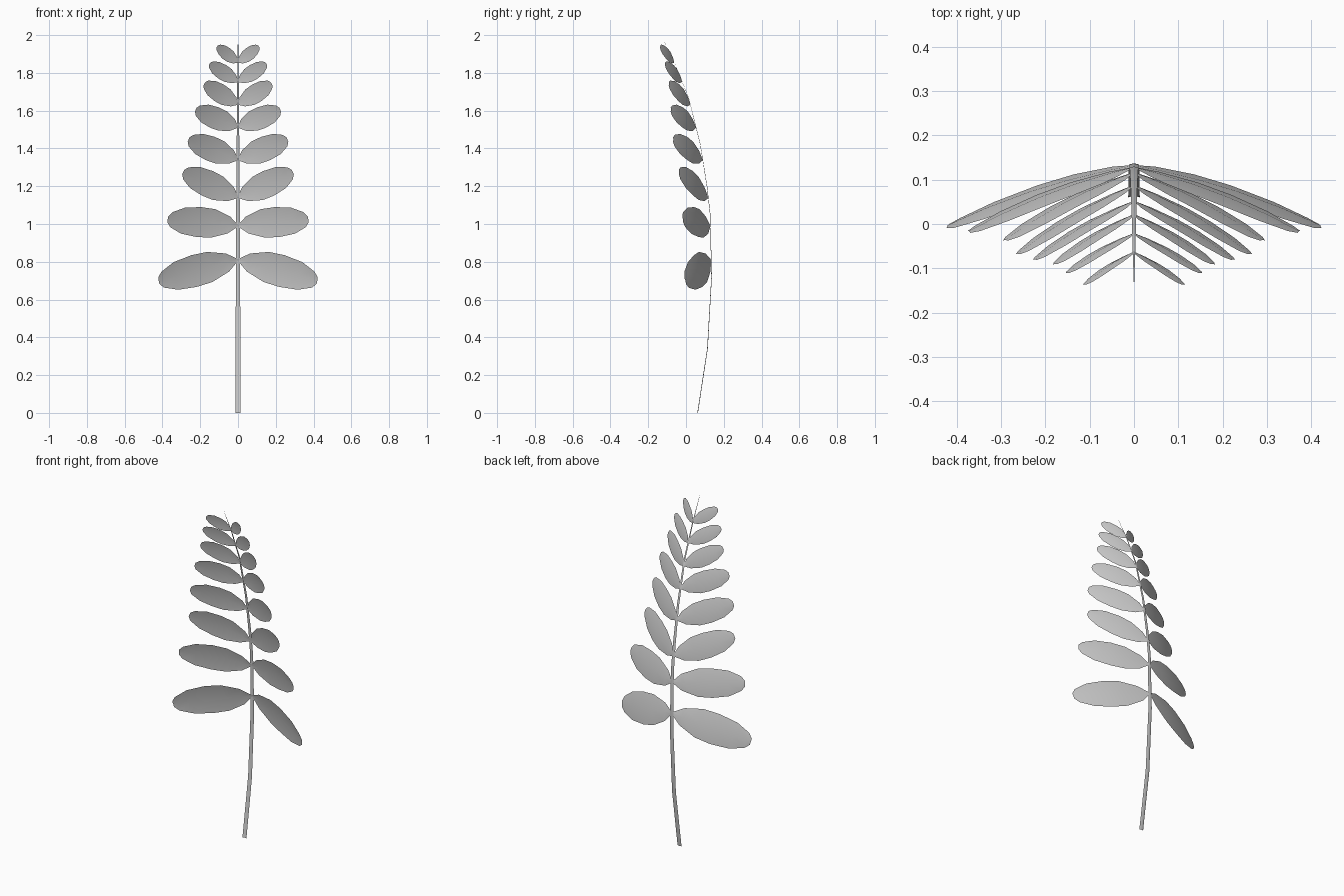
import bpy
from mathutils import Vector

if "Cube" in bpy.data.objects:
    bpy.data.objects.remove(bpy.data.objects["Cube"])

# stem path: y, z, half width
STEM = [(0.06, 0.0, 0.013), (0.112, 0.34, 0.0125), (0.134, 0.72, 0.0115), (0.127, 1.05, 0.0098),
        (0.11, 1.2, 0.0088), (0.075, 1.42, 0.007), (0.013, 1.67, 0.005),
        (-0.06, 1.85, 0.003), (-0.132, 2.0, 0.0005)]

# leaflet pairs: base z, tip x, tip y, tip z, width
LEAFLETS = [(0.81, 0.42, -0.003, 0.70, 0.176), (0.99, 0.372, -0.016, 1.025, 0.162),
            (1.14, 0.29, -0.036, 1.275, 0.142), (1.34, 0.262, -0.067, 1.447, 0.132),
            (1.512, 0.224, -0.08, 1.605, 0.117), (1.633, 0.178, -0.09, 1.743, 0.1),
            (1.753, 0.15, -0.11, 1.848, 0.082), (1.855, 0.11, -0.136, 1.94, 0.068)]

# leaflet outline: position along length, fraction of full width
OUTLINE = [(0, 0.05), (0.13, 0.57), (0.35, 0.95), (0.55, 1.0),
           (0.78, 0.87), (0.95, 0.5), (1.0, 0.2)]
LEAN = Vector((0, -0.2, 0.98))  # common lean of the leaflet blades


def make(name, verts, faces):
    mesh = bpy.data.meshes.new(name)
    mesh.from_pydata(verts, [], faces)
    mesh.update()
    ob = bpy.data.objects.new(name, mesh)
    bpy.context.collection.objects.link(ob)
    mesh.polygons.foreach_set("use_smooth", [True] * len(mesh.polygons))
    return ob


def strip_faces(rows):
    return [(3 * i + j, 3 * i + j + 1, 3 * i + j + 4, 3 * i + j + 3)
            for i in range(rows - 1) for j in range(2)]


def stem_at(z):
    for (y0, z0, _), (y1, z1, _) in zip(STEM, STEM[1:]):
        if z <= z1:
            return Vector((0, y0 + (z - z0) / (z1 - z0) * (y1 - y0), z))


# flat tapering stem with a slight central ridge
verts = []
for y, z, w in STEM:
    verts += [(-w, y, z), (0, y + w * 0.25, z), (w, y, z)]
make("stem", verts, strip_faces(len(STEM)))

# gently bowed, cupped leaflets on both sides
for k, (bz, tx, ty, tz, width) in enumerate(LEAFLETS):
    base = stem_at(bz)
    axis = Vector((tx, ty, tz)) - base
    length = axis.length
    d = axis.normalized()
    side = (LEAN - d * LEAN.dot(d)).normalized()
    normal = side.cross(d)
    if normal.y < 0:
        normal.negate()
    for sx, label in ((1, "right"), (-1, "left")):
        verts = []
        for t, f in OUTLINE:
            mid = base + axis * t + normal * (length * 0.14 * t * (1 - t))
            for s in (-1, 0, 1):
                p = mid + side * (s * f * width / 2) - normal * (abs(s) * f * width * 0.05)
                verts.append((p.x * sx, p.y, p.z))
        faces = strip_faces(len(OUTLINE))
        if sx < 0:
            faces = [f[::-1] for f in faces]
        make(f"leaflet_{label}_{k + 1}", verts, faces)
